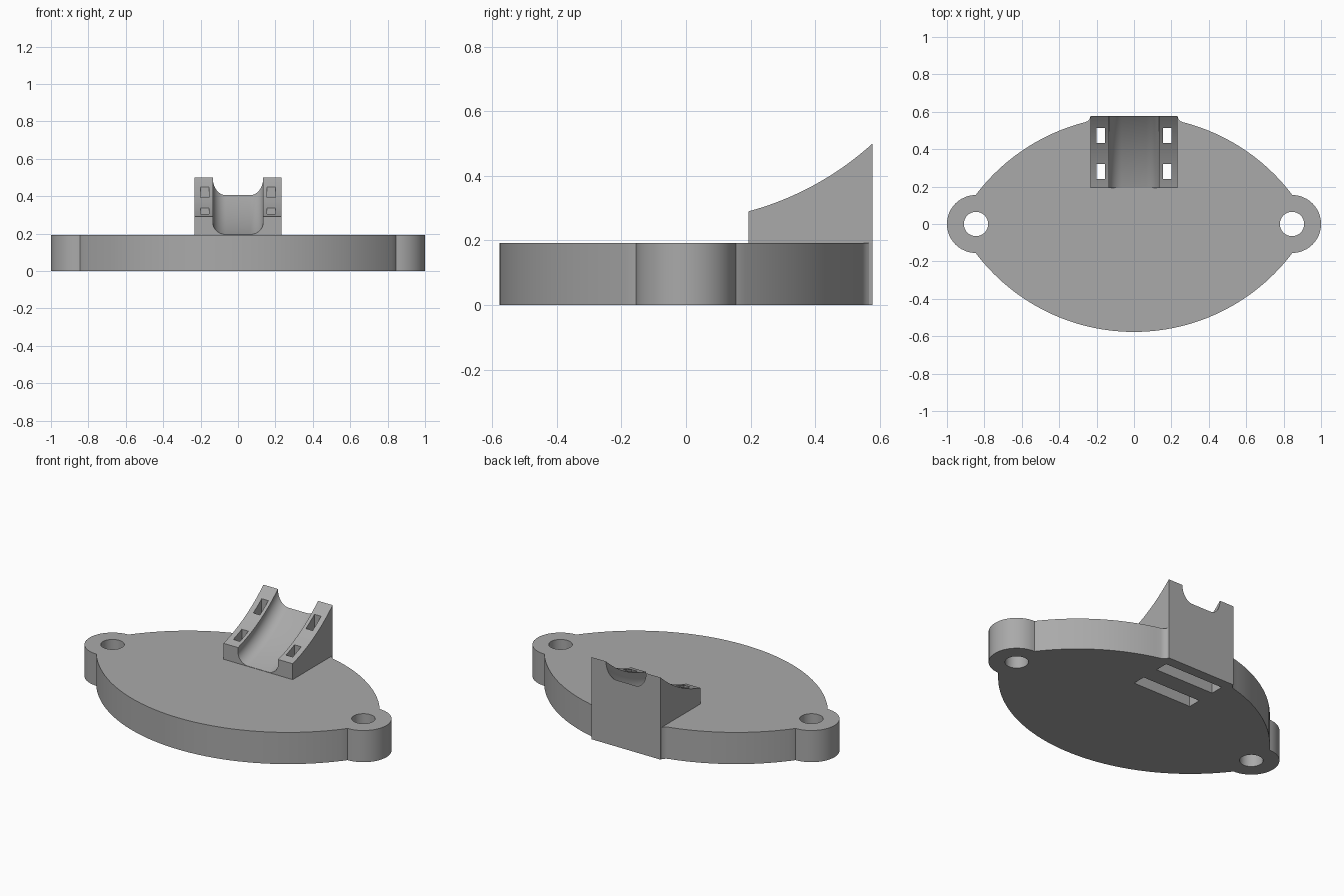
import bpy, bmesh
from math import sin, cos, pi, sqrt, asin, atan2, radians

cube = bpy.data.objects.get("Cube")
if cube:
    bpy.data.objects.remove(cube)

grey = bpy.data.materials.new("plain grey")
grey.use_nodes = True
TONE = (0.4, 0.4, 0.4, 1)
grey.diffuse_color = TONE
grey.node_tree.nodes["Principled BSDF"].inputs["Base Color"].default_value = TONE

SLAB_H = 0.193      # flange thickness
EAR_X, EAR_R, HOLE_R = 0.845, 0.155, 0.065
ARC_R, HALF_Y = 1.06, 0.577
HALF_W, Y0, Y1 = 0.233, 0.193, 0.577     # cradle footprint


def make_object(name, bm):
    bmesh.ops.recalc_face_normals(bm, faces=bm.faces)
    mesh = bpy.data.meshes.new(name)
    bm.to_mesh(mesh)
    bm.free()
    mesh.materials.append(grey)
    obj = bpy.data.objects.new(name, mesh)
    bpy.context.collection.objects.link(obj)
    return obj


def loft(name, sections):
    """Skin closed sections of equal length and cap both ends."""
    bm = bmesh.new()
    rings = [[bm.verts.new(p) for p in s] for s in sections]
    n = len(rings[0])
    for a, b in zip(rings, rings[1:]):
        for i in range(n):
            j = (i + 1) % n
            bm.faces.new((a[i], a[j], b[j], b[i]))
    bm.faces.new(rings[0])
    bm.faces.new(rings[-1])
    return make_object(name, bm)


def prism_z(name, pts, lo, hi):
    return loft(name, [[(x, y, z) for x, y in pts] for z in (lo, hi)])


def box(name, x0, x1, y0, y1, z0, z1):
    return prism_z(name, [(x0, y0), (x1, y0), (x1, y1), (x0, y1)], z0, z1)


def combine(target, tool, operation):
    mod = target.modifiers.new(operation.title(), 'BOOLEAN')
    mod.operation, mod.object, mod.solver = operation, tool, 'EXACT'
    bpy.context.view_layer.objects.active = target
    bpy.ops.object.modifier_apply(modifier=mod.name)
    bpy.data.objects.remove(tool)


def rim(x):
    return HALF_Y - ARC_R + sqrt(ARC_R ** 2 - x * x)


# Flange outline: two shallow arcs, round ears and a filleted pad at the back
def arc(x0, x1, steps):
    a0, a1 = asin(x0 / ARC_R), asin(x1 / ARC_R)
    angles = [a0 + (a1 - a0) * i / steps for i in range(steps + 1)]
    return [(ARC_R * sin(a), HALF_Y - ARC_R + ARC_R * cos(a)) for a in angles]


ear = [(EAR_X + EAR_R * cos(a), EAR_R * sin(a))
       for a in [pi * (i / 24 - 0.5) for i in range(25)]]
front = [(x, -y) for x, y in arc(0, EAR_X - 0.002, 28)]
back = list(reversed(arc(0.262, EAR_X - 0.002, 22)))
fillet = [(0.25, rim(0.25) + 0.002), (0.24, 0.559), (0.235, 0.566), (HALF_W, Y1)]
half = front + ear + back + fillet
outline = half + [(-x, y) for x, y in reversed(half[1:])]
body = prism_z("flange_with_cradle", outline, 0, SLAB_H)

# Cradle block with a concave sloping top
STEPS = 24
HEADINGS = [radians(15 + 27 * i / STEPS) for i in range(STEPS + 1)]


def slope(h):
    s, e = HEADINGS[0], HEADINGS[-1]
    y = Y0 + (Y1 - Y0) * (sin(h) - sin(s)) / (sin(e) - sin(s))
    z = 0.29 + 0.21 * (cos(s) - cos(h)) / (cos(s) - cos(e))
    return y, z


profile = [slope(h) for h in HEADINGS] + [(Y1, 0), (Y0, 0)]
cradle = loft("cradle", [[(x, y, z) for y, z in profile] for x in (-HALF_W, HALF_W)])

# Round-bottomed trough following the slope
sections = []
for i in range(-1, STEPS + 2):
    y, z = slope(HEADINGS[min(max(i, 0), STEPS)])
    y += 0.03 * ((i > STEPS) - (i < 0))
    t = min(max(i / STEPS, 0), 1)
    rv, floor = 0.065 + 0.028 * t, z - 0.095
    side = [(0.065 + 0.07 * sin(a), floor + rv * (1 - cos(a)))
            for a in [pi / 2 * k / 12 for k in range(13)]] + [(0.135, z + 0.1)]
    sections.append([(x, y, w) for x, w in side] + [(-x, y, w) for x, w in reversed(side)])
combine(cradle, loft("trough_cutter", sections), 'DIFFERENCE')
combine(body, cradle, 'UNION')

# Bolt holes
for s in (-1, 1):
    circle = [(s * EAR_X + HOLE_R * cos(2 * pi * k / 40), HOLE_R * sin(2 * pi * k / 40))
              for k in range(40)]
    combine(body, prism_z("bolt_cutter", circle, -0.1, 0.4), 'DIFFERENCE')

# Strap slots: upright shafts joined by a recess in the underside
for y in (0.24, 0.432):
    for x0, x1 in ((-0.2, -0.155), (0.155, 0.2)):
        combine(body, box("shaft_cutter", x0, x1, y, y + 0.082, 0.05, 0.8), 'DIFFERENCE')
    combine(body, box("recess_cutter", -0.2, 0.2, y, y + 0.082, -0.1, 0.1), 'DIFFERENCE')

# Smooth curved walls, keep corners crisp
bpy.ops.object.select_all(action='DESELECT')
body.select_set(True)
bpy.context.view_layer.objects.active = body
bpy.ops.object.shade_smooth_by_angle(angle=radians(25))
